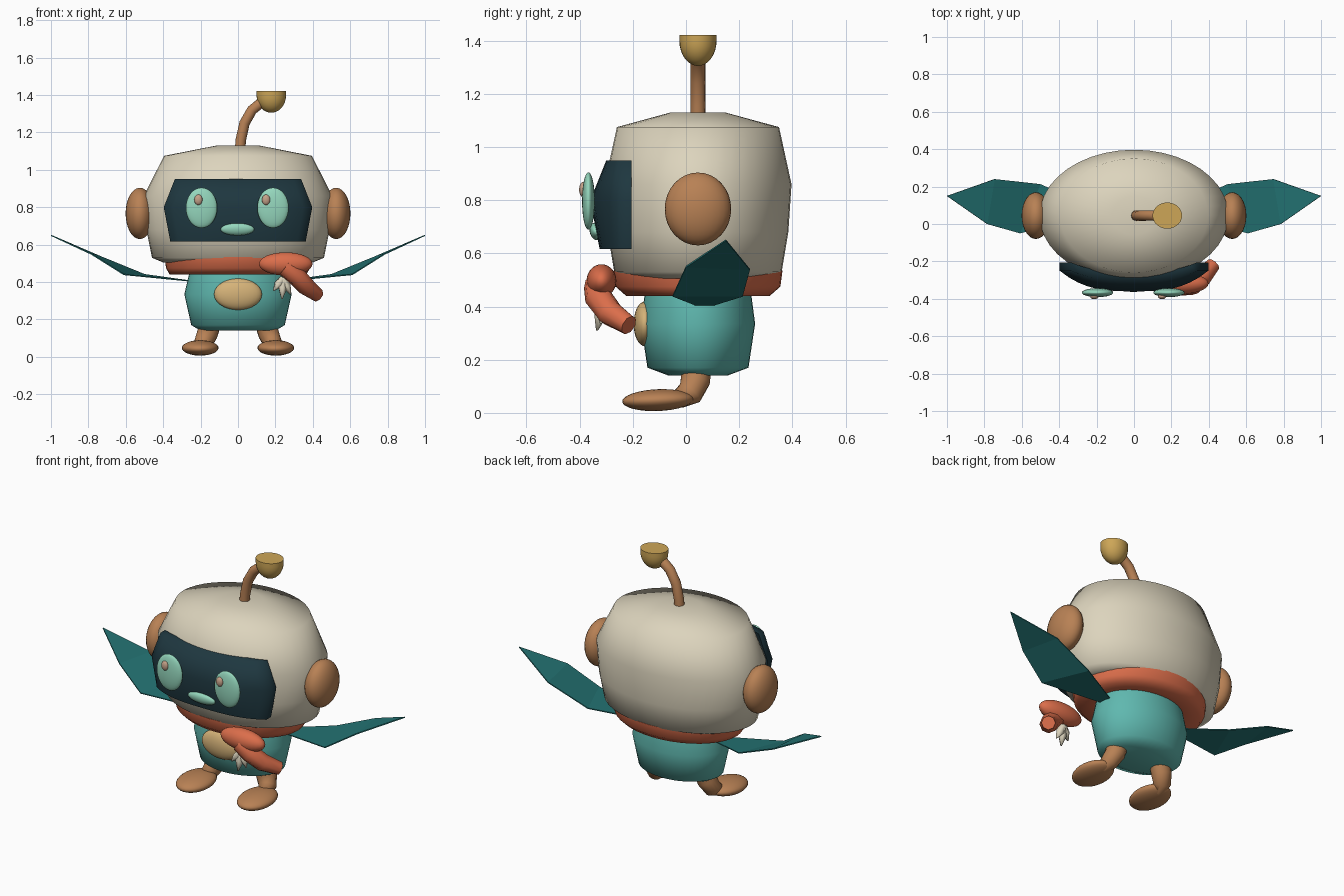
import bpy, bmesh, math
from mathutils import Vector, Matrix

cube = bpy.data.objects.get("Cube")
if cube:
    bpy.data.objects.remove(cube, do_unlink=True)


def paint(name, r, g, b):
    m = bpy.data.materials.new(name)
    m.use_nodes = True
    m.diffuse_color = (r, g, b, 1)
    bsdf = m.node_tree.nodes["Principled BSDF"]
    bsdf.inputs["Base Color"].default_value = (r, g, b, 1)
    bsdf.inputs["Roughness"].default_value = 0.6
    return m


CREAM = paint("cream", .72, .66, .51)
TEAL = paint("teal", .115, .48, .43)
WING = paint("deep teal", .017, .17, .17)
SCREEN = paint("dark navy", .013, .038, .05)
ORANGE = paint("orange", .71, .155, .07)
BROWN = paint("brown", .48, .22, .09)
GOLD = paint("gold", .61, .38, .095)
TAN = paint("tan", .67, .45, .19)
MINT = paint("mint", .30, .68, .51)
PINK = paint("dusty pink", .56, .36, .25)
MID_Y = .045


def finish(name, bm, mat, smooth=True):
    bmesh.ops.recalc_face_normals(bm, faces=bm.faces)
    me = bpy.data.meshes.new(name)
    bm.to_mesh(me)
    bm.free()
    ob = bpy.data.objects.new(name, me)
    bpy.context.collection.objects.link(ob)
    me.materials.append(mat)
    if smooth:
        bpy.ops.object.select_all(action='DESELECT')
        ob.select_set(True)
        bpy.context.view_layer.objects.active = ob
        bpy.ops.object.shade_smooth_by_angle(angle=math.radians(75))
    return ob


def bridge(bm, a, b):
    for i in range(len(a)):
        j = (i + 1) % len(a)
        bm.faces.new((a[i], a[j], b[j], b[i]))


def loft(name, profile, mat, cx=0, cy=MID_Y, ring=False, seg=40):
    """Stack of ellipses given as (x radius, y radius, z)."""
    bm = bmesh.new()
    turns = [math.tau * i / seg for i in range(seg)]
    rows = [[bm.verts.new((cx + rx * math.cos(t), cy + ry * math.sin(t), z)) for t in turns]
            for rx, ry, z in profile]
    for a, b in zip(rows, rows[1:]):
        bridge(bm, a, b)
    if ring:
        bridge(bm, rows[-1], rows[0])
    else:
        bm.faces.new(rows[0])
        bm.faces.new(rows[-1])
    return finish(name, bm, mat)


def ball(name, centre, radii, mat, tilt=0):
    bm = bmesh.new()
    bmesh.ops.create_uvsphere(bm, u_segments=28, v_segments=16, radius=1)
    bm.transform(Matrix.Translation(centre) @ Matrix.Rotation(tilt, 4, 'X')
                 @ Matrix.Diagonal((*radii, 1)))
    return finish(name, bm, mat)


def tube(name, path, radii, mat, seg=16):
    bm = bmesh.new()
    pts = [Vector(p) for p in path]
    rows = []
    for i, p in enumerate(pts):
        d = pts[min(i + 1, len(pts) - 1)] - pts[max(i - 1, 0)]
        u = d.cross(Vector((0, 1, .3))).normalized()
        v = d.cross(u).normalized()
        rows.append([bm.verts.new(p + radii[i] * (u * math.cos(math.tau * k / seg)
                                                  + v * math.sin(math.tau * k / seg)))
                     for k in range(seg)])
    for a, b in zip(rows, rows[1:]):
        bridge(bm, a, b)
    bm.faces.new(rows[0])
    bm.faces.new(rows[-1])
    return finish(name, bm, mat)


# Head, body and scarf band
loft("head", [(.40, .27, .505), (.46, .315, .53), (.49, .34, .68), (.505, .352, .86),
              (.395, .305, 1.075), (.115, .103, 1.13)], CREAM)
loft("body", [(.20, .11, .14), (.25, .19, .17), (.287, .215, .335), (.26, .2, .45),
              (.24, .18, .54)], TEAL)
loft("scarf_band", [(.25, .19, .45), (.365, .27, .44), (.385, .31, .475),
                    (.392, .318, .535), (.30, .25, .54)], ORANGE, ring=True)
ball("belly_patch", (0, -.155, .335), (.128, .042, .084), TAN)

# Curved face screen wrapped round the front of the head
bm = bmesh.new()
shells = []
for back in (0, 1):
    grid = []
    for half, front, z in ((.362, -.325, .617), (.397, -.36, .80), (.338, -.30, .95)):
        row = []
        for k in range(17):
            s = k / 8 - 1
            y = -.25 + (front + .25) * (1 - abs(s) ** 3)
            row.append(bm.verts.new((half * s, y + back * .045, z)))
        grid.append(row)
    for a, b in zip(grid, grid[1:]):
        for k in range(16):
            bm.faces.new((a[k], a[k + 1], b[k + 1], b[k]))
    shells.append(grid[0] + [grid[1][-1]] + grid[2][::-1] + [grid[1][0]])
bridge(bm, *shells)
finish("face_screen", bm, SCREEN)

# Eyes with glints, mouth
for side, x, glint in (("right", -.195, -.212), ("left", .187, .15)):
    ball(side + "_eye", (x, -.367, .797), (.084, .024, .108), MINT)
    ball(side + "_eye_glint", (glint, -.388, .84), (.022, .014, .028), PINK)
ball("mouth", (-.003, -.34, .682), (.09, .022, .033), MINT, tilt=.25)

# Antenna stem and half-round cup
tube("antenna_stem", [(.01, MID_Y, 1.09), (.015, MID_Y, 1.16), (.035, MID_Y, 1.25),
                      (.075, MID_Y, 1.32), (.125, MID_Y, 1.36), (.18, MID_Y, 1.375)],
     [.028] * 6, BROWN)
cup = [(.079 * math.cos(a), .07 * math.cos(a), 1.40 - .095 * math.sin(a))
       for a in [math.radians(d) for d in range(84, -1, -12)]]
loft("antenna_cup", cup + [(.079, .07, 1.422)], GOLD, cx=.178, seg=28)

# Paired ears, legs, feet and wings
for side, s in (("left", 1), ("right", -1)):
    ball(side + "_ear", (s * .525, MID_Y, .767), (.076, .125, .137), BROWN)
    tube(side + "_leg", [(s * .145, .04, .19), (s * .165, .035, .12), (s * .185, .015, .075),
                         (s * .195, -.03, .05)], [.058, .056, .05, .035], BROWN)
    ball(side + "_foot", (s * .202, -.105, .048), (.098, .135, .041), BROWN, tilt=.04)
    bm = bmesh.new()
    rows = [[bm.verts.new((s * x, y, z)) for x, y, z in row] for row in (
        [(.25, .04, .405), (.25, .10, .405)],
        [(.61, -.05, .44), (.50, .213, .44)],
        [(.785, 0, .55), (.745, .24, .54)])]
    for a, b in zip(rows, rows[1:]):
        bm.faces.new((a[0], a[1], b[1], b[0]))
    bm.faces.new((*rows[-1], bm.verts.new((s, .15, .65))))
    wing = finish(side + "_wing", bm, WING, smooth=False)
    thick = wing.modifiers.new("thickness", 'SOLIDIFY')
    thick.thickness = .006
    thick.offset = 0

# Scarf knot and hanging tail
ball("scarf_knot", (.255, -.318, .497), (.143, .056, .062), ORANGE)
tube("scarf_tail", [(.25, -.335, .48), (.31, -.33, .435), (.365, -.285, .375),
                    (.425, -.215, .33)], [.05, .052, .05, .038], ORANGE, seg=8)

# Small cream fringe spikes below the knot
top = Vector((.24, -.31, .42))
for i, tip in enumerate([(.19, -.33, .355), (.235, -.335, .31), (.28, -.32, .335)]):
    tip = Vector(tip)
    tube(f"fringe_{i + 1}", [top, top.lerp(tip, .5), tip], [.02, .024, .004], CREAM, seg=5)
